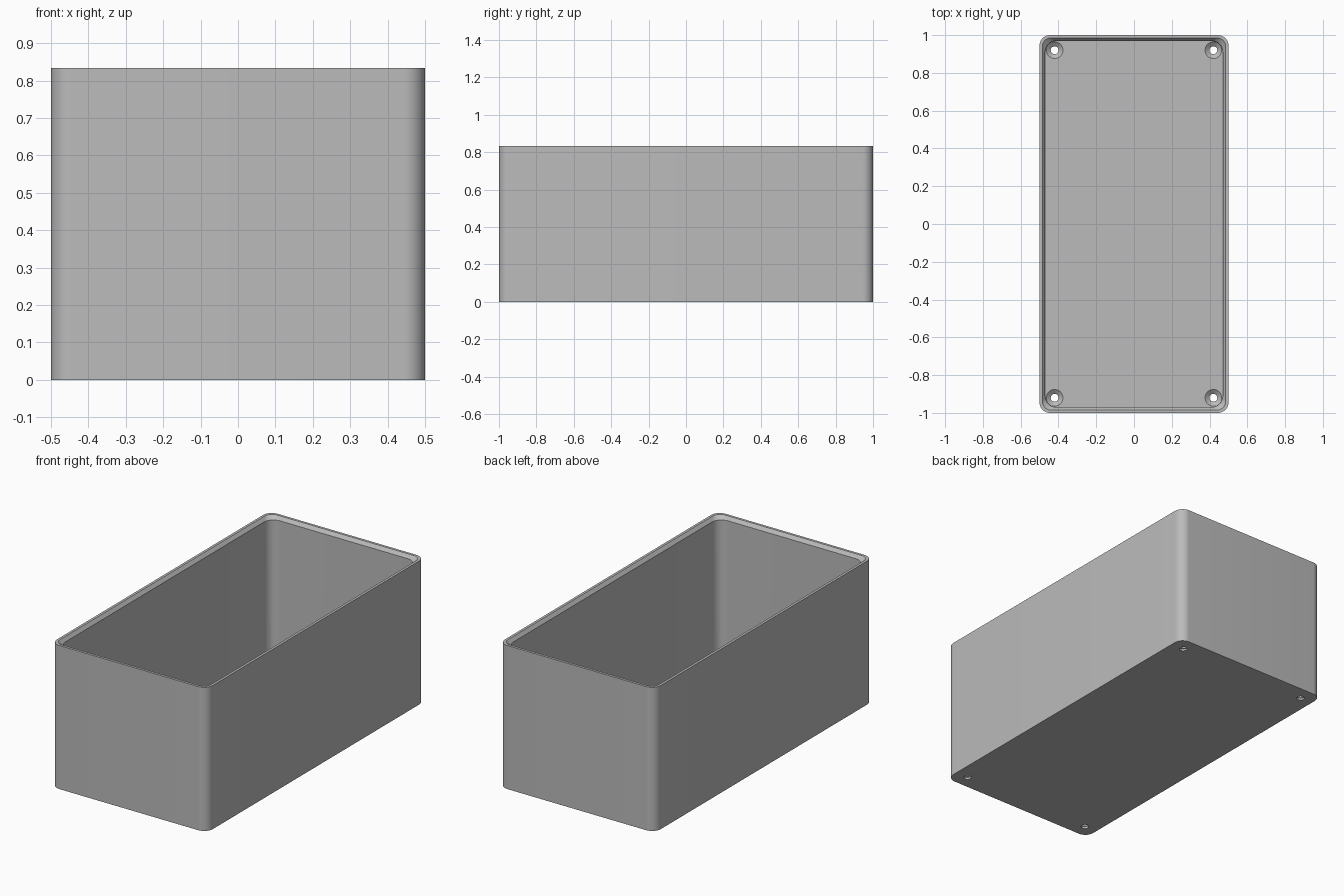
import bpy, bmesh, math

cube = bpy.data.objects.get("Cube")
if cube:
    bpy.data.objects.remove(cube, do_unlink=True)

HEIGHT, FLOOR = 0.833, 0.03
HOLE_X, HOLE_Y = 0.42, 0.92

grey = bpy.data.materials.new("plain_grey")
grey.use_nodes = True
colour = (0.5, 0.5, 0.5, 1)
grey.diffuse_color = colour
grey.node_tree.nodes["Principled BSDF"].inputs["Base Color"].default_value = colour


def rounded_loop(bm, inset, radius, z, steps=12):
    """Rounded rectangle of vertices, inset from the outer footprint."""
    cx, cy = 0.5 - inset - radius, 1 - inset - radius
    loop = []
    for quarter, (sx, sy) in enumerate([(1, 1), (-1, 1), (-1, -1), (1, -1)]):
        for i in range(steps + 1):
            a = (quarter + i / steps) * math.pi / 2
            loop.append(bm.verts.new((sx * cx + radius * math.cos(a),
                                      sy * cy + radius * math.sin(a), z)))
    return loop


def circle_loop(bm, x, y, r, z, steps=32):
    return [bm.verts.new((x + r * math.cos(math.tau * i / steps),
                          y + r * math.sin(math.tau * i / steps), z))
            for i in range(steps)]


def skin(bm, loops):
    """Bridge a stack of loops and cap both ends."""
    for a, b in zip(loops, loops[1:]):
        n = len(a)
        for i in range(n):
            j = (i + 1) % n
            bm.faces.new((a[i], a[j], b[j], b[i]))
    bm.faces.new(loops[0][::-1])
    bm.faces.new(loops[-1])


def make_object(name, bm):
    bmesh.ops.recalc_face_normals(bm, faces=bm.faces)
    mesh = bpy.data.meshes.new(name)
    bm.to_mesh(mesh)
    bm.free()
    mesh.materials.append(grey)
    obj = bpy.data.objects.new(name, mesh)
    bpy.context.collection.objects.link(obj)
    return obj


# Open box: outer wall, flat rim, chamfered inner lip, inner wall, floor
bm = bmesh.new()
sections = [(0, 0.055, 0), (0, 0.055, HEIGHT), (0.015, 0.045, HEIGHT),
            (0.03, 0.06, HEIGHT - 0.02), (0.032, 0.06, FLOOR)]
skin(bm, [rounded_loop(bm, *s) for s in sections])
box = make_object("box_shell", bm)

# Countersunk screw holes in the floor corners, with head clearance above
bm = bmesh.new()
profile = [(0.021, -0.05), (0.021, 0.012), (0.044, FLOOR), (0.044, 0.72)]
for sx in (-1, 1):
    for sy in (-1, 1):
        skin(bm, [circle_loop(bm, sx * HOLE_X, sy * HOLE_Y, r, z) for r, z in profile])
cutter = make_object("screw_hole_cutter", bm)
cutter.hide_render = True

bpy.ops.object.select_all(action="DESELECT")
box.select_set(True)
bpy.context.view_layer.objects.active = box
mod = box.modifiers.new("screw_holes", "BOOLEAN")
mod.operation = "DIFFERENCE"
mod.solver = "EXACT"
mod.object = cutter
bpy.ops.object.modifier_apply(modifier=mod.name)
bpy.data.objects.remove(cutter, do_unlink=True)

bpy.ops.object.shade_smooth_by_angle(angle=math.radians(30))
